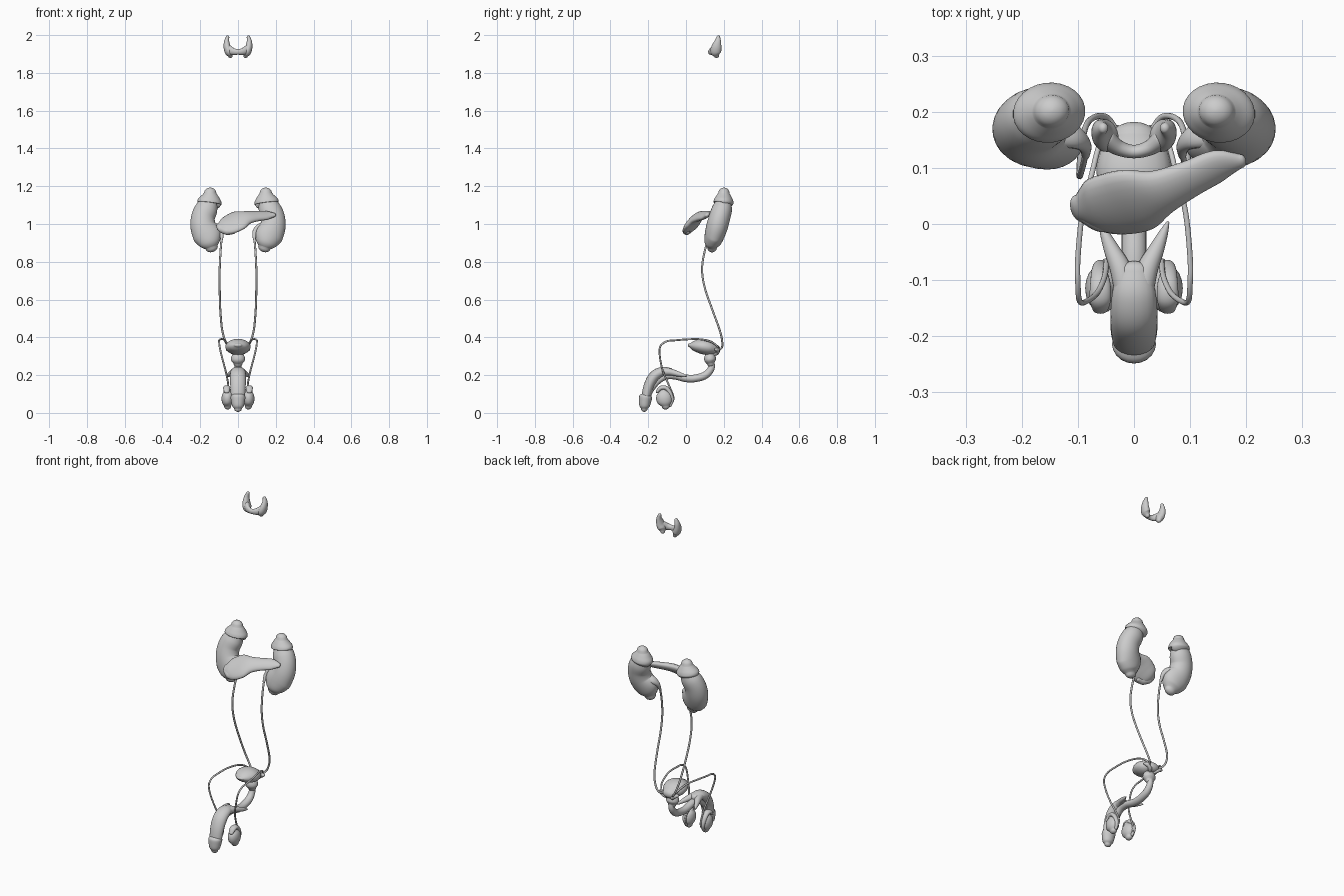
import bpy, bmesh, math
from mathutils import Vector


def catmull(rows, steps):
    """Smoothly interpolate rows of numbers."""
    p = [rows[0]] + rows + [rows[-1]]
    out = []
    for i in range(1, len(p) - 2):
        for k in range(steps):
            t = k / steps
            out.append([0.5 * (2 * b + (c - a) * t + (2 * a - 5 * b + 4 * c - d) * t * t
                               + (3 * b - a - 3 * c + d) * t ** 3)
                        for a, b, c, d in zip(p[i - 1], p[i], p[i + 1], p[i + 2])])
    return out + [list(rows[-1])]


def sweep(name, rows, ref=(1, 0, 0), n=20, steps=6, side=1):
    """Elliptical tube with rounded ends. Row: x, y, z, half width along ref, other half width."""
    rows = [[r[0] * side, *r[1:]] for r in rows]
    pts = catmull(rows, steps)
    ctr = [Vector(p[:3]) for p in pts]
    rings, a = [], Vector(ref)
    last = len(pts) - 1
    for i, p in enumerate(pts):
        t = (ctr[min(i + 1, last)] - ctr[max(i - 1, 0)]).normalized()
        a = (a - t * a.dot(t)).normalized()
        ra, rb = max(p[3], .002), max(p[4], .002)
        ring = (ctr[i], a.copy(), t.cross(a), ra, rb)
        caps = []
        if i in (0, last):
            sign = -1 if i == 0 else 1
            for k in range(1, 5):
                w = math.radians(k * 21)
                caps.append((ctr[i] + t * sign * min(ra, rb) * math.sin(w), ring[1], ring[2],
                             ra * math.cos(w), rb * math.cos(w)))
        rings += caps[::-1] + [ring] if i == 0 else [ring] + caps
    bm = bmesh.new()
    loops = []
    for c, u, v, ra, rb in rings:
        loops.append([bm.verts.new(c + u * ra * math.cos(2 * math.pi * j / n)
                                   + v * rb * math.sin(2 * math.pi * j / n)) for j in range(n)])
    for l0, l1 in zip(loops, loops[1:]):
        for j in range(n):
            bm.faces.new((l0[j], l0[(j + 1) % n], l1[(j + 1) % n], l1[j]))
    bm.faces.new(loops[0][::-1])
    bm.faces.new(loops[-1])
    bmesh.ops.recalc_face_normals(bm, faces=bm.faces)
    for f in bm.faces:
        f.smooth = True
    me = bpy.data.meshes.new(name)
    bm.to_mesh(me)
    bm.free()
    ob = bpy.data.objects.new(name, me)
    bpy.context.collection.objects.link(ob)
    return ob


def tube(name, path, r, **kw):
    return sweep(name, [(*p, r, r) for p in path], **kw)


# thyroid isthmus
sweep("thyroid_isthmus", [(-.05, .152, 1.922, .026, .018), (-.028, .136, 1.914, .019, .014),
                          (0, .129, 1.911, .015, .012), (.028, .136, 1.914, .019, .014),
                          (.05, .152, 1.922, .026, .018)], ref=(0, 0, 1))

# pancreas: flat tilted plate with a thick head
sweep("pancreas", [(-.097, .028, .982, .03, .016), (-.07, .032, .988, .06, .024),
                   (-.03, .036, 1.003, .072, .024), (.01, .045, 1.022, .07, .023),
                   (.05, .058, 1.035, .048, .022), (.1, .081, 1.042, .038, .019),
                   (.15, .104, 1.046, .033, .016), (.19, .112, 1.048, .014, .01)],
      ref=(0, .74, .67))
sweep("pancreas_hook", [(-.085, .02, .972, .02, .018), (-.055, .006, .963, .022, .02),
                        (-.025, .008, .96, .014, .013)], ref=(0, .74, .67))

# bladder
sweep("bladder", [(0, .02, .358, .022, .01), (0, .045, .355, .048, .028),
                  (0, .085, .352, .066, .04), (0, .125, .344, .062, .039),
                  (0, .155, .335, .042, .027)])

# prostate
sweep("prostate", [(0, .126, .318, .022, .02), (0, .127, .3, .034, .029),
                   (0, .128, .28, .037, .031), (0, .131, .262, .024, .02)])

# urethra with its spongy body
sweep("urethra", [(0, .135, .27, .016, .016), (0, .133, .235, .018, .018),
                  (0, .103, .2, .021, .02), (0, .05, .183, .022, .02), (0, 0, .183, .022, .02),
                  (0, -.06, .196, .022, .019), (0, -.11, .193, .02, .018),
                  (0, -.153, .163, .019, .016), (0, -.185, .12, .017, .014),
                  (0, -.202, .08, .014, .012)])

# penis shaft and glans
sweep("penis_shaft", [(0, -.085, .219, .03, .019), (0, -.125, .218, .039, .026),
                      (0, -.166, .194, .042, .03), (0, -.194, .148, .041, .028),
                      (0, -.21, .09, .037, .025), (0, -.214, .06, .03, .02)])
sweep("glans", [(0, -.211, .098, .03, .022), (0, -.213, .086, .039, .034),
                (0, -.217, .06, .036, .032), (0, -.22, .035, .03, .027),
                (0, -.221, .022, .02, .017)], steps=5)

for side, tag in ((-1, "left"), (1, "right")):
    # thyroid lobe
    sweep("thyroid_lobe_" + tag, [(.055, .171, 1.989, .009, .01), (.06, .168, 1.965, .014, .018),
                                  (.057, .161, 1.935, .019, .027), (.048, .157, 1.91, .021, .028),
                                  (.041, .162, 1.891, .012, .014)], side=side)
    # kidney
    sweep("kidney_" + tag, [(.14, .138, .877, .034, .026), (.148, .14, .9, .058, .043),
                            (.162, .15, .938, .075, .052), (.184, .164, .985, .068, .057),
                            (.185, .178, 1.035, .063, .056), (.167, .191, 1.08, .06, .053),
                            (.152, .199, 1.12, .045, .04)], side=side, n=28)
    # adrenal cap
    sweep("adrenal_gland_" + tag, [(.152, .197, 1.108, .056, .012), (.152, .198, 1.109, .064, .05),
                                   (.15, .199, 1.125, .063, .051), (.148, .2, 1.145, .048, .041),
                                   (.147, .201, 1.163, .033, .03)], side=side, n=28, steps=5)
    # renal pelvis and ureter
    sweep("renal_pelvis_" + tag, [(.135, .16, .99, .02, .026), (.105, .155, .98, .015, .022),
                                  (.088, .14, .955, .012, .013), (.086, .122, .92, .007, .007)],
          side=side)
    tube("ureter_" + tag, [(.086, .125, .93), (.092, .1, .86), (.097, .085, .76),
                           (.097, .1, .66), (.094, .138, .55), (.084, .178, .44),
                           (.065, .192, .375), (.045, .187, .342), (.025, .155, .33)],
         .0055, side=side, n=10)
    # seminal vesicle
    sweep("seminal_vesicle_" + tag, [(.012, .148, .308, .008, .008), (.024, .163, .318, .012, .011),
                                     (.034, .168, .322, .009, .009), (.044, .166, .332, .012, .012),
                                     (.055, .16, .336, .009, .009)], ref=(0, 0, 1), side=side)
    # penis crus
    sweep("crus_" + tag, [(.016, -.115, .218, .02, .02), (.024, -.08, .216, .019, .018),
                          (.04, -.045, .207, .014, .014), (.053, -.015, .199, .008, .009),
                          (.06, .002, .195, .003, .004)], side=side)
    # testis
    sweep("testis_" + tag, [(.055, -.107, .037, .019, .022), (.056, -.11, .055, .028, .038),
                            (.056, -.115, .078, .031, .043), (.055, -.119, .1, .027, .037),
                            (.054, -.122, .116, .017, .021)], side=side)
    # epididymis
    sweep("epididymis_" + tag, [(.06, -.152, .112, .014, .008), (.06, -.134, .131, .019, .012),
                                (.06, -.106, .131, .018, .012), (.062, -.084, .106, .014, .011),
                                (.06, -.073, .07, .011, .009), (.057, -.084, .04, .008, .008)],
          side=side)
    # vas deferens
    tube("vas_deferens_" + tag, [(.057, -.082, .04), (.05, -.066, .08), (.052, -.092, .15),
                                 (.065, -.122, .22), (.085, -.138, .295), (.097, -.137, .35),
                                 (.1, -.105, .378), (.1, -.06, .384), (.092, .02, .39),
                                 (.075, .09, .388), (.06, .145, .37), (.04, .17, .342),
                                 (.016, .152, .312)], .005, side=side, n=10)
